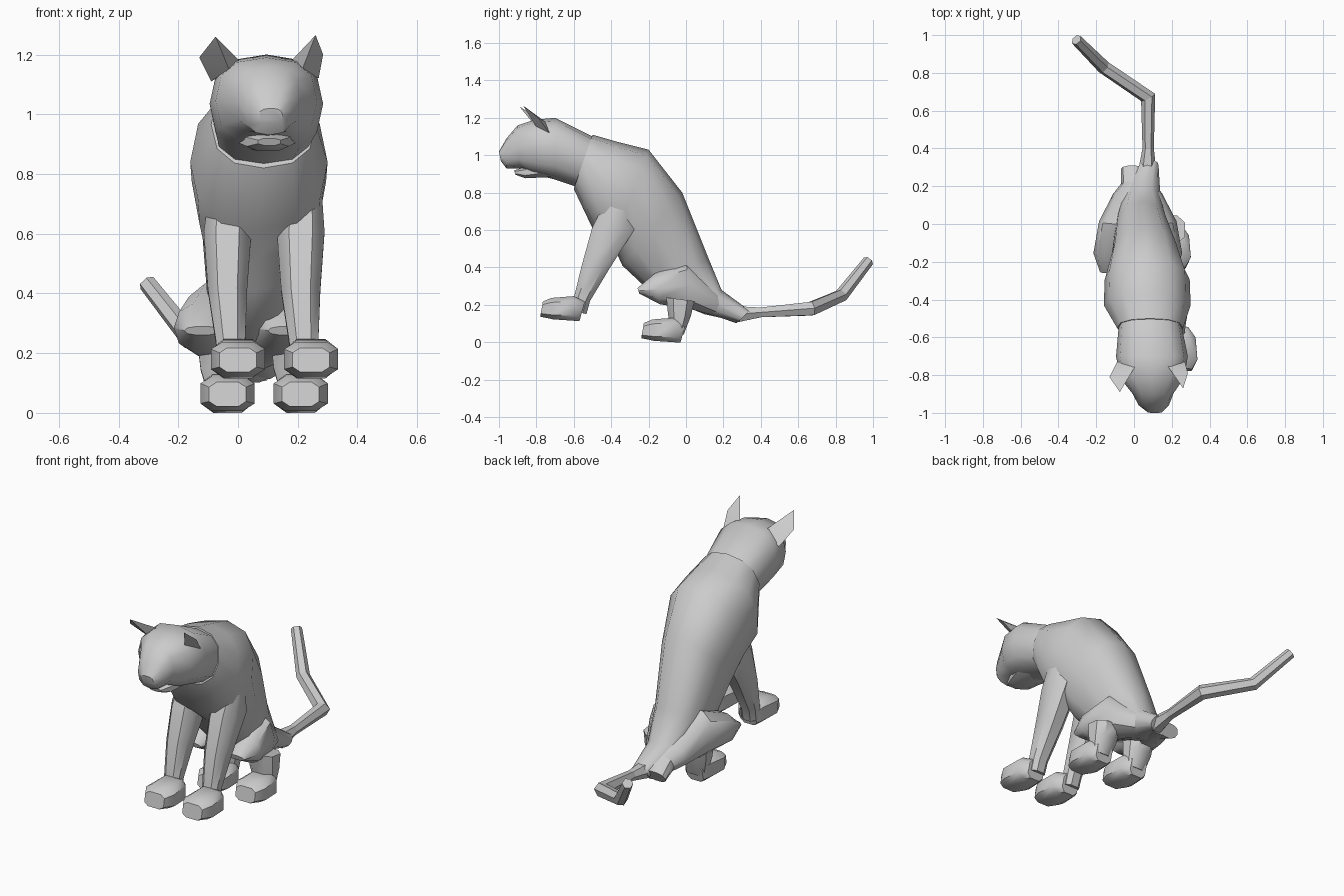
import bpy, bmesh, math
from mathutils import Vector


def finish(name, bm, angle=40):
    bmesh.ops.recalc_face_normals(bm, faces=bm.faces)
    me = bpy.data.meshes.new(name)
    bm.to_mesh(me)
    bm.free()
    ob = bpy.data.objects.new(name, me)
    bpy.context.collection.objects.link(ob)
    bpy.ops.object.select_all(action='DESELECT')
    bpy.context.view_layer.objects.active = ob
    ob.select_set(True)
    bpy.ops.object.shade_smooth_by_angle(angle=math.radians(angle))
    return ob


def loft(name, rings, n=10, p=0.8, off=(0, 0, 0), mirror=None):
    """Each ring: y, z of one side, y, z of the opposite side, centre x, half width."""
    bm = bmesh.new()
    loops = []
    pw = lambda v: math.copysign(abs(v) ** p, v)
    for ya, za, yb, zb, cx, hw in rings:
        if mirror is not None:
            cx = mirror - cx
        c = Vector((cx, (ya + yb) / 2, (za + zb) / 2)) + Vector(off)
        up = Vector((0, (ya - yb) / 2, (za - zb) / 2))
        loop = []
        for i in range(n):
            a = 2 * math.pi * (i + 0.5) / n if n == 8 else 2 * math.pi * i / n
            loop.append(bm.verts.new(c + Vector((hw * pw(math.cos(a)), 0, 0)) + up * pw(math.sin(a))))
        loops.append(loop)
    for a, b in zip(loops, loops[1:]):
        for i in range(n):
            j = (i + 1) % n
            bm.faces.new((a[i], a[j], b[j], b[i]))
    bm.faces.new(loops[0])
    bm.faces.new(loops[-1])
    return finish(name, bm)


def hull(name, pts):
    bm = bmesh.new()
    for q in pts:
        bm.verts.new(q)
    bmesh.ops.convex_hull(bm, input=bm.verts)
    return finish(name, bm, 20)


# Torso from rump to neck
loft("torso", [
    (0.34, 0.17, 0.28, 0.11, 0.08, 0.05),
    (0.19, 0.28, 0.10, 0.15, 0.04, 0.10),
    (0.12, 0.45, -0.18, 0.26, 0.04, 0.14),
    (-0.02, 0.80, -0.34, 0.41, 0.06, 0.18),
    (-0.20, 1.03, -0.39, 0.52, 0.07, 0.225),
    (-0.36, 1.07, -0.50, 0.61, 0.07, 0.23),
    (-0.50, 1.11, -0.60, 0.82, 0.085, 0.175)], n=12, p=0.85)

# Head with muzzle, and lower jaw
loft("head", [
    (-0.48, 1.09, -0.58, 0.83, 0.085, 0.165),
    (-0.70, 1.20, -0.70, 0.87, 0.095, 0.19),
    (-0.81, 1.19, -0.82, 0.90, 0.095, 0.17),
    (-0.90, 1.16, -0.89, 0.93, 0.10, 0.11),
    (-0.96, 1.09, -0.96, 0.93, 0.105, 0.08),
    (-1.00, 1.02, -0.99, 0.97, 0.11, 0.04)], n=12, p=0.8)
loft("jaw", [
    (-0.68, 1.00, -0.72, 0.88, 0.095, 0.12),
    (-0.86, 0.94, -0.86, 0.875, 0.10, 0.075),
    (-0.92, 0.92, -0.91, 0.895, 0.105, 0.04)], n=8)

# Ears
hull("ear_left", [(-0.075, -0.89, 1.26), (-0.13, -0.81, 1.19), (-0.09, -0.73, 1.11),
                  (0.015, -0.74, 1.17), (-0.03, -0.80, 1.15)])
hull("ear_right", [(0.26, -0.87, 1.265), (0.285, -0.79, 1.20), (0.27, -0.73, 1.12),
                   (0.17, -0.74, 1.17), (0.215, -0.80, 1.15)])

THIGH = [
    (-0.26, 0.29, -0.25, 0.26, -0.12, 0.06),
    (-0.17, 0.37, -0.14, 0.20, -0.115, 0.10),
    (0.00, 0.44, 0.03, 0.17, -0.07, 0.115),
    (0.17, 0.28, 0.15, 0.14, 0.00, 0.11),
    (0.31, 0.17, 0.27, 0.10, 0.05, 0.06)]
FRONT_LEG = [
    (-0.44, 0.75, -0.29, 0.71, 0.215, 0.07),
    (-0.51, 0.61, -0.27, 0.60, 0.21, 0.085),
    (-0.56, 0.42, -0.40, 0.40, 0.21, 0.07),
    (-0.60, 0.25, -0.51, 0.22, 0.22, 0.052),
    (-0.61, 0.17, -0.53, 0.15, 0.225, 0.05)]
HIND_LEG = [
    (-0.11, 0.24, 0.05, 0.22, 0.19, 0.085),
    (-0.10, 0.15, 0.03, 0.14, 0.195, 0.08),
    (-0.08, 0.06, -0.01, 0.04, 0.205, 0.06)]
PAW = [
    (-0.765, 0.22, -0.78, 0.135, 0.235, 0.065),
    (-0.72, 0.24, -0.71, 0.12, 0.235, 0.095),
    (-0.60, 0.25, -0.60, 0.112, 0.235, 0.085),
    (-0.54, 0.22, -0.57, 0.112, 0.225, 0.055)]

# Limbs on both sides
for side, left in (("right", False), ("left", True)):
    loft("thigh_" + side, THIGH, p=0.9, mirror=None if left else 0.04)
    dx = -0.245 if left else 0
    loft("front_leg_" + side, FRONT_LEG, n=8, off=(dx, 0, 0))
    loft("front_paw_" + side, PAW, n=8, p=0.6, off=(dx + 0.01, 0, 0))
    loft("hind_leg_" + side, HIND_LEG, n=8, off=(dx, 0, 0))
    loft("hind_paw_" + side, PAW, n=8, p=0.6, off=(dx - 0.025, 0.54, -0.115))

# Bent tail
cu = bpy.data.curves.new("tail", 'CURVE')
cu.dimensions = '3D'
cu.bevel_depth = 1
cu.bevel_resolution = 1
cu.use_fill_caps = True
sp = cu.splines.new('POLY')
path = [(0.07, 0.27, 0.15, 0.05), (0.075, 0.40, 0.16, 0.03), (0.075, 0.67, 0.18, 0.042),
        (-0.16, 0.83, 0.25, 0.037), (-0.305, 0.975, 0.435, 0.03)]
sp.points.add(len(path) - 1)
for pt, (x, y, z, r) in zip(sp.points, path):
    pt.co = (x, y, z, 1)
    pt.radius = r
sp.use_smooth = False
bpy.context.collection.objects.link(bpy.data.objects.new("tail", cu))
